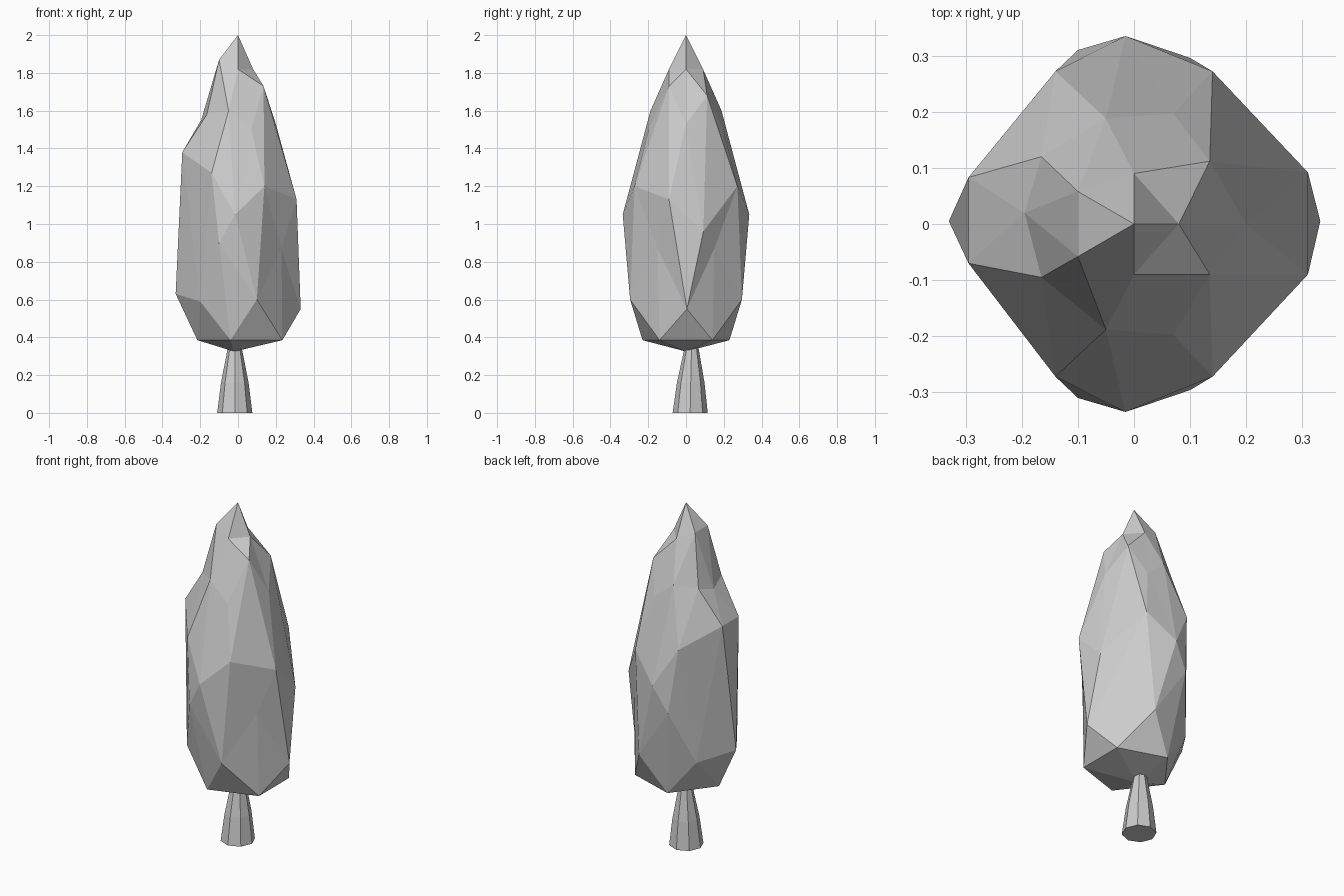
import bpy, bmesh, math

if "Cube" in bpy.data.objects:
    bpy.data.objects.remove(bpy.data.objects["Cube"])


def finish(bm, name):
    bmesh.ops.recalc_face_normals(bm, faces=bm.faces)
    me = bpy.data.meshes.new(name)
    bm.to_mesh(me)
    bm.free()
    ob = bpy.data.objects.new(name, me)
    bpy.context.collection.objects.link(ob)
    return ob


# Foliage: each ring of a 42-vertex icosphere, listed for the back (+y) half only
rings = [
    [(0, 0, 2)],
    [(.08, 0, 1.82), (0, .09, 1.82), (-.1, .058, 1.87)],
    [(.135, .112, 1.68), (-.05, .188, 1.6), (-.195, .02, 1.55)],
    [(.2, 0, 1.53), (.07, .197, 1.5), (-.165, .12, 1.58)],
    [(.31, .092, .96), (.14, .272, 1.2), (-.015, .335, 1.05),
     (-.14, .272, 1.27), (-.295, .083, 1.38)],
    [(.23, .15, .87), (-.1, .31, .9), (-.33, .005, .63)],
    [(.332, .005, .55), (.1, .296, .6), (-.2, .19, .59)],
    [(.235, .14, .385), (-.04, .23, .385), (-.215, 0, .385)],
    [(-.02, 0, .325)],
]
# Front-half points that differ from the mirrored back half
front_changes = {
    (2, 0): (.135, -.09, 1.73),
    (3, 2): (-.165, -.095, 1.58),
    (4, 0): (.31, -.09, 1.13),
    (4, 4): (-.295, -.07, 1.38),
}

bm = bmesh.new()
bmesh.ops.create_icosphere(bm, subdivisions=2, radius=1)
levels = sorted({round(v.co.z, 2) for v in bm.verts}, reverse=True)
moves = []
for r, level in enumerate(levels):
    ring = [v for v in bm.verts if round(v.co.z, 2) == level]
    angle = {v: abs(round(math.degrees(math.atan2(v.co.y, v.co.x)))) if len(ring) > 1 else 0
             for v in ring}
    steps = sorted(set(angle.values()))
    for v in ring:
        i = steps.index(angle[v])
        p = rings[r][i]
        if v.co.y < -.01:
            p = front_changes.get((r, i), (p[0], -p[1], p[2]))
        moves.append((v, p))
for v, p in moves:
    v.co = p
finish(bm, "foliage")

# Trunk: flared eight-sided loft
bm = bmesh.new()
loops = []
for cx, cy, z, rad in [(-.017, .022, 0, .093), (-.017, .025, .16, .073), (-.017, .03, .38, .03)]:
    loops.append([bm.verts.new((cx + rad * math.cos(k * math.pi / 4),
                                cy + rad * math.sin(k * math.pi / 4), z)) for k in range(8)])
for a, b in zip(loops, loops[1:]):
    for k in range(8):
        n = (k + 1) % 8
        bm.faces.new((a[k], a[n], b[n], b[k]))
bm.faces.new(loops[0])
bm.faces.new(loops[-1])
finish(bm, "trunk")
